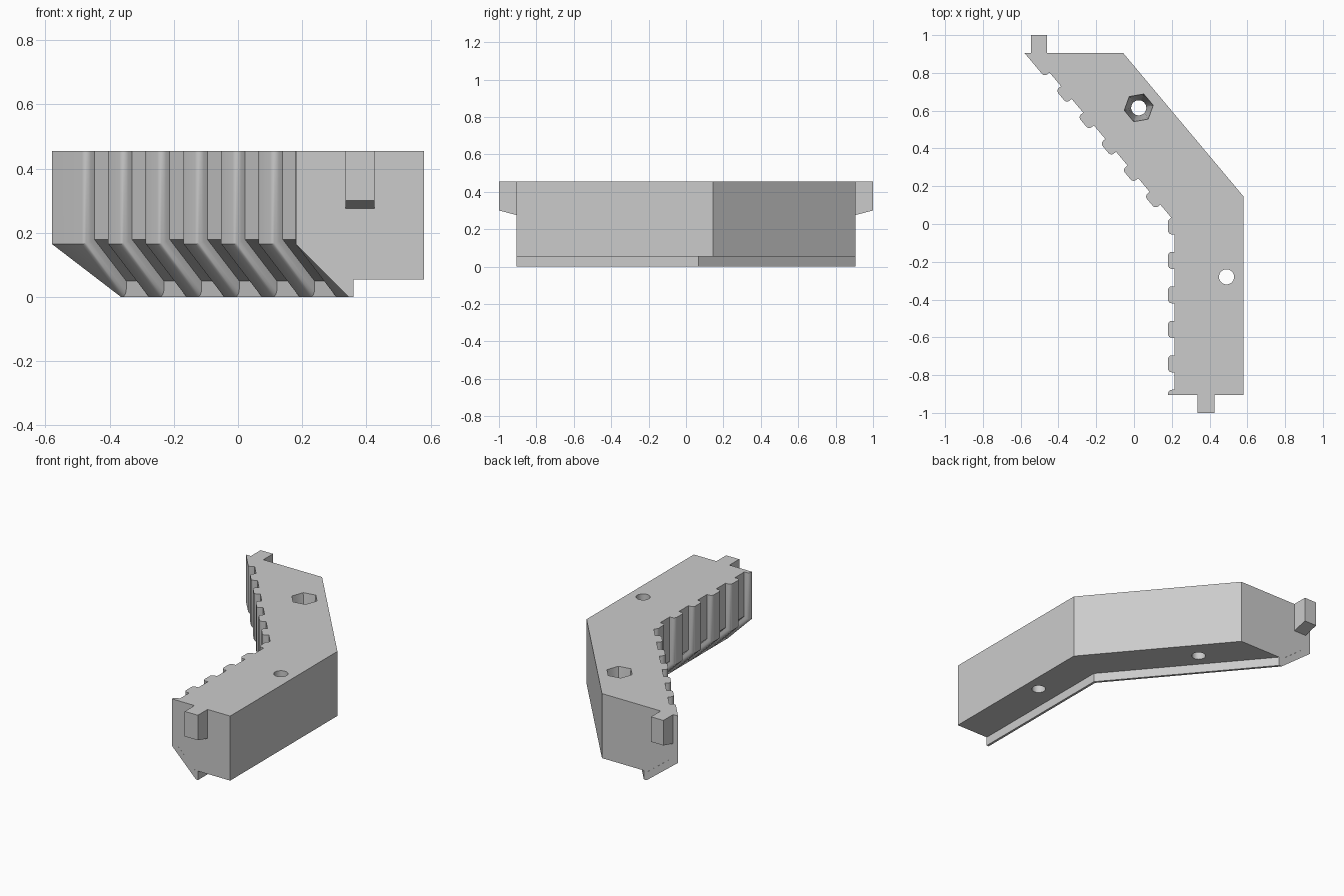
import bpy, bmesh
from math import sin, cos, tan, pi, radians
from mathutils import Vector

if "Cube" in bpy.data.objects:
    bpy.data.objects.remove(bpy.data.objects["Cube"])

BEND = radians(40)
HALF = tan(BEND / 2)
TOP, FACE, ROOT, OUT, LIP, END = 0.455, 0.18, 0.215, 0.58, 0.345, 0.905
PITCH, ROUND = 0.1825, 0.02

grey = bpy.data.materials.new("plain_grey")
grey.use_nodes = True
colour = (0.6, 0.6, 0.6, 1)
grey.diffuse_color = colour
grey.node_tree.nodes["Principled BSDF"].inputs["Base Color"].default_value = colour


def finish(obj):
    obj.data.shade_smooth()
    obj.data.set_sharp_from_angle(angle=radians(28))


def loft(name, rings):
    """Closed solid through a list of equal-length rings."""
    bm = bmesh.new()
    loops = [[bm.verts.new(p) for p in ring] for ring in rings]
    for a, b in zip(loops, loops[1:]):
        for i in range(len(a)):
            j = (i + 1) % len(a)
            bm.faces.new((a[i], a[j], b[j], b[i]))
    bm.faces.new(loops[0])
    bm.faces.new(loops[-1])
    bmesh.ops.remove_doubles(bm, verts=bm.verts, dist=1e-5)
    bmesh.ops.recalc_face_normals(bm, faces=bm.faces)
    me = bpy.data.meshes.new(name)
    bm.to_mesh(me)
    bm.free()
    me.materials.append(grey)
    obj = bpy.data.objects.new(name, me)
    bpy.context.collection.objects.link(obj)
    finish(obj)
    return obj


def front_leg(x, s, z):
    """Straight leg; s runs along y, limited by the end cut and the mitre."""
    return Vector((x, min(max(s, -END), (x - FACE) * HALF), z))


def back_leg(x, s, z):
    """Leg turned by the bend, limited by the mitre and the end cut."""
    d = x - FACE
    s = min(max(s, -d * HALF), (END - d * sin(BEND)) / cos(BEND))
    return Vector((FACE + d * cos(BEND) - s * sin(BEND),
                   d * sin(BEND) + s * cos(BEND), z))


# Bent bar: one section carried through both legs
section = [(ROOT, TOP), (ROOT, 0.18), (LIP, 0.05), (LIP, 0), (0.36, 0),
           (0.36, 0.055), (OUT, 0.055), (OUT, TOP)]
body = loft("bent_body", [
    [front_leg(x, -9, z) for x, z in section],
    [front_leg(x, 9, z) for x, z in section],
    [back_leg(x, 9, z) for x, z in section]])


def circle(centre, r, z, sides=48, flat=False):
    """Ring of points, optionally snapped onto a hexagon."""
    ring = []
    for i in range(sides):
        a = 2 * pi * i / sides
        k = cos(pi / 6) / cos(a % (pi / 3) - pi / 6) if flat else 1
        t = a + radians(10)
        ring.append((centre[0] + r * k * cos(t), centre[1] + r * k * sin(t), z))
    return ring


def cut(target, cutter):
    mod = target.modifiers.new("hole", "BOOLEAN")
    mod.operation = "DIFFERENCE"
    mod.solver = "EXACT"
    mod.object = cutter
    deps = bpy.context.evaluated_depsgraph_get()
    me = bpy.data.meshes.new_from_object(target.evaluated_get(deps))
    target.modifiers.clear()
    target.data = me
    bpy.data.objects.remove(cutter)


# Round bolt hole, and a tapered hexagonal pocket with its hole
bolt, nut = (0.49, -0.28), (0.025, 0.615)
cut(body, loft("bolt_cutter", [circle(bolt, 0.04, -0.1), circle(bolt, 0.04, 0.6)]))
cut(body, loft("nut_cutter", [
    circle(nut, 0.04, -0.1), circle(nut, 0.04, 0.15),
    circle(nut, 0.078, TOP, flat=True), circle(nut, 0.078, 0.6, flat=True)]))
finish(body)


def rib(name, leg, s0, s1):
    """Rounded rib running down the inner face and along the sloped underside."""
    plan = [(ROOT, s0)]
    for i in range(5):
        a = pi / 2 * i / 4
        plan.append((FACE + ROUND * (1 - sin(a)), s0 + ROUND * (1 - cos(a))))
    plan += [(x, s0 + s1 - s) for x, s in reversed(plan)]
    knee = [0.165 + (x - FACE) * tan(pi / 8) for x, s in plan]
    loft(name, [
        [leg(x, s, TOP) for x, s in plan],
        [leg(x, s, k) for (x, s), k in zip(plan, knee)],
        [leg(LIP, s, x + k - LIP) for (x, s), k in zip(plan, knee)]])


# Grip ribs: a corner rib shared by both legs, then evenly spaced ones
rib("corner_rib_front", front_leg, -0.055, 9)
rib("corner_rib_back", back_leg, -9, 0.015)
for n in range(5):
    low = -0.055 - PITCH * (n + 1)
    rib(f"front_rib_{n + 1}", front_leg, low, low + 0.09)
for n in range(6):
    low = 0.105 + PITCH * n
    rib(f"back_rib_{n + 1}", back_leg, low, low + 0.088 if n < 5 else 9)


# End pegs with a sloped underside
def peg(name, x0, x1, side):
    outline = [(END, TOP), (1, TOP), (1, 0.30), (END, 0.275)]
    loft(name, [[(x, side * y, z) for y, z in outline] for x in (x0, x1)])


peg("front_peg", 0.335, 0.425, -1)
peg("back_peg", -0.545, -0.46, 1)
